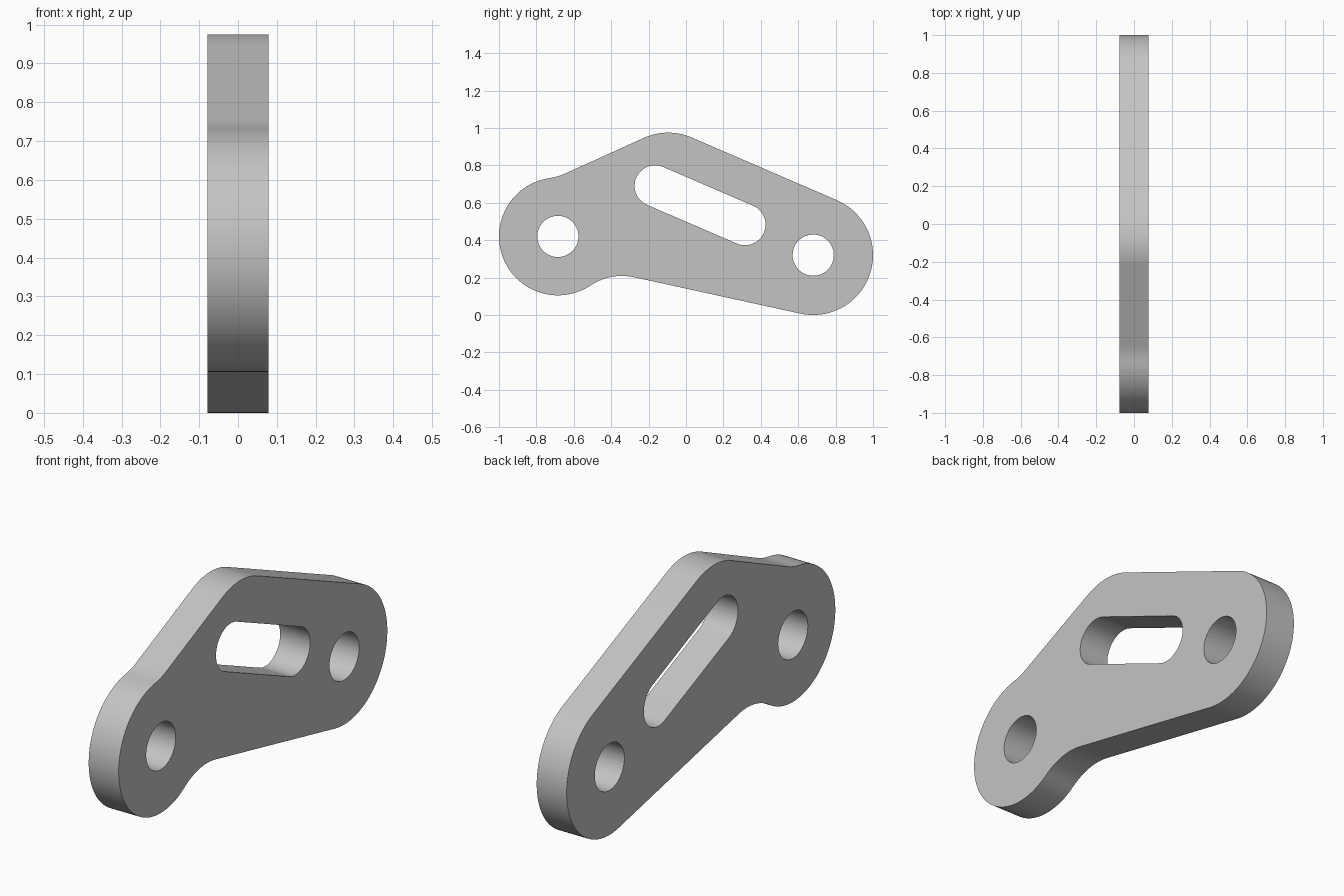
import bpy, bmesh
from math import atan2, acos, cos, sin, pi, radians
from mathutils import Vector

cube = bpy.data.objects.get("Cube")
if cube:
    bpy.data.objects.remove(cube, do_unlink=True)

HALF_THICKNESS = 0.078
STEP = radians(4)


def belt(circles):
    """Counter-clockwise outline wrapped round (y, z, radius) circles.
    A negative radius is a hollow fillet."""
    count = len(circles)
    normals = []
    for i, (ay, az, ar) in enumerate(circles):
        by, bz, br = circles[(i + 1) % count]
        d = Vector((by - ay, bz - az))
        k = (ar - br) / d.length
        normals.append(atan2(d.y, d.x) - acos(max(-1, min(1, k))))
    points = []
    for i, (y, z, r) in enumerate(circles):
        sign = 1 if r > 0 else -1
        start = normals[i - 1]
        sweep = ((normals[i] - start) * sign) % (2 * pi) * sign
        steps = max(2, round(abs(sweep) / STEP))
        for j in range(steps + 1):
            a = start + sweep * j / steps
            p = Vector((y + r * cos(a), z + r * sin(a)))
            if not points or (p - points[-1]).length > 0.004:
                points.append(p)
    if (points[0] - points[-1]).length < 0.004:
        points.pop()
    return points


def ring(y, z, r):
    n = round(2 * pi / STEP)
    return [Vector((y + r * cos(2 * pi * i / n), z + r * sin(2 * pi * i / n)))
            for i in range(n)]


def fillet_centre(y, z, r, fillet, angle):
    """Centre of a fillet that touches a round lobe in the given direction."""
    return (y + (r + fillet) * cos(angle), z + (r + fillet) * sin(angle), -fillet)


# Outline: two end lobes, a rounded peak and two hollow fillets
front_lobe = (-0.685, 0.42, 0.315)
back_lobe = (0.68, 0.32, 0.32)
peak = (-0.095, 0.66, 0.315)
upper_fillet = fillet_centre(*front_lobe, 0.3, radians(98.1))
lower_fillet = fillet_centre(*front_lobe, 0.3, radians(-56.2))

loops = [
    belt([back_lobe, peak, upper_fillet, front_lobe, lower_fillet]),
    belt([(-0.165, 0.69, 0.11), (0.315, 0.483, 0.11)]),  # slot
    ring(*front_lobe[:2], 0.11),                         # pivot holes
    ring(*back_lobe[:2], 0.11),
]

# Plate extruded from the outline, with the openings left clear
curve = bpy.data.curves.new("link_plate_profile", "CURVE")
curve.dimensions = "2D"
curve.fill_mode = "BOTH"
curve.extrude = HALF_THICKNESS
for loop in loops:
    spline = curve.splines.new("POLY")
    spline.points.add(len(loop) - 1)
    for point, p in zip(spline.points, loop):
        point.co = (p.x, p.y, 0, 1)
    spline.use_cyclic_u = True

plate = bpy.data.objects.new("link_plate", curve)
bpy.context.collection.objects.link(plate)
plate.rotation_euler = (pi / 2, 0, pi / 2)
bpy.ops.object.select_all(action="DESELECT")
plate.select_set(True)
bpy.context.view_layer.objects.active = plate
bpy.ops.object.convert(target="MESH")
bpy.ops.object.transform_apply(location=False, rotation=True, scale=False)

# Weld the caps to the walls
bm = bmesh.new()
bm.from_mesh(plate.data)
bmesh.ops.remove_doubles(bm, verts=bm.verts, dist=0.0005)
bmesh.ops.recalc_face_normals(bm, faces=bm.faces)
bm.to_mesh(plate.data)
bm.free()
bpy.ops.object.shade_smooth_by_angle(angle=radians(30))

# Plain grey metal
grey = bpy.data.materials.new("plain_grey")
grey.use_nodes = True
colour = (0.55, 0.55, 0.55, 1)
grey.diffuse_color = colour
grey.node_tree.nodes["Principled BSDF"].inputs["Base Color"].default_value = colour
plate.data.materials.clear()
plate.data.materials.append(grey)
